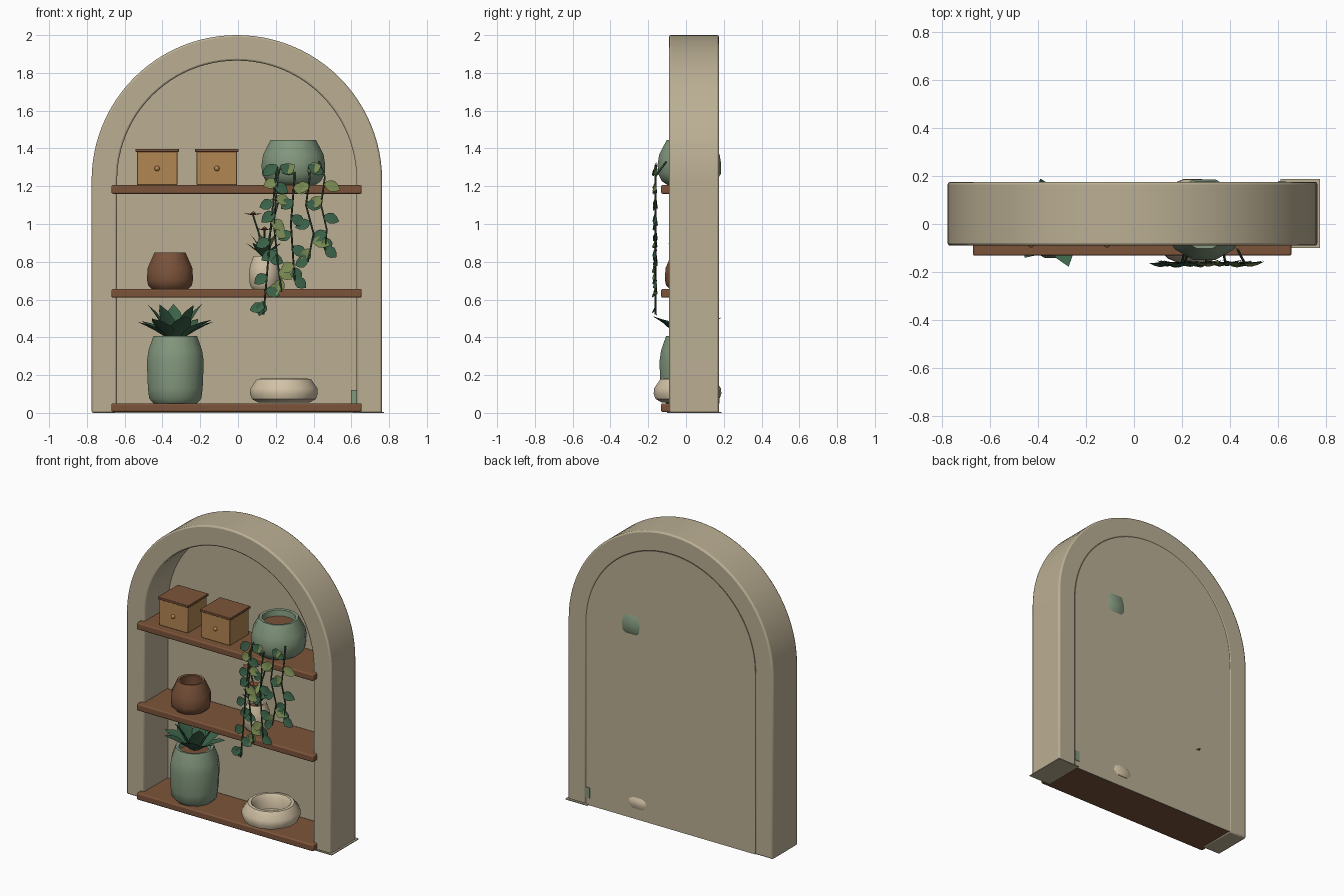
import bpy, bmesh, math, random
from mathutils import Vector

random.seed(4)
if "Cube" in bpy.data.objects:
    bpy.data.objects.remove(bpy.data.objects["Cube"])


def material(name, *rgb):
    lin = [((c / 255 + 0.055) / 1.055) ** 2.4 for c in rgb] + [1]
    m = bpy.data.materials.new(name)
    m.use_nodes = True
    m.diffuse_color = lin
    m.node_tree.nodes["Principled BSDF"].inputs["Base Color"].default_value = lin
    return m


plaster = material("plaster", 187, 175, 148)
walnut = material("walnut", 124, 84, 58)
honey = material("honey_wood", 178, 134, 82)
sage = material("sage_glaze", 130, 151, 125)
clay = material("brown_clay", 122, 82, 58)
cream = material("cream_glaze", 210, 194, 165)
dark_leaf = material("dark_leaf", 58, 98, 72)
olive_leaf = material("olive_leaf", 122, 138, 82)
stem_green = material("stem_green", 52, 74, 50)
rust = material("rust_petal", 138, 84, 58)


def finish(name, bm, mats, bevel=0, angle=40):
    bmesh.ops.remove_doubles(bm, verts=bm.verts, dist=1e-5)
    me = bpy.data.meshes.new(name)
    bm.to_mesh(me)
    bm.free()
    ob = bpy.data.objects.new(name, me)
    bpy.context.collection.objects.link(ob)
    for m in mats:
        me.materials.append(m)
    if bevel:
        mod = ob.modifiers.new("soft_edges", "BEVEL")
        mod.width, mod.segments = bevel, 2
        mod.limit_method, mod.angle_limit = "ANGLE", math.radians(40)
    bpy.ops.object.select_all(action="DESELECT")
    ob.select_set(True)
    bpy.context.view_layer.objects.active = ob
    bpy.ops.object.shade_smooth_by_angle(angle=math.radians(angle))
    return ob


def box(name, x, y, z, mat, bevel=0):
    """Box from (low, high) ranges."""
    bm = bmesh.new()
    bmesh.ops.create_cube(bm, size=1)
    for v in bm.verts:
        v.co = [r[0] if c < 0 else r[1] for c, r in zip(v.co, (x, y, z))]
    return finish(name, bm, [mat], bevel)


def lathe(name, x, y, z, profile, mats, sides=12, fill=0):
    """Revolve (radius, height) points; the last faces may use the second material."""
    bm = bmesh.new()
    rings = []
    for r, h in profile:
        ring = []
        for i in range(sides):
            a = 2 * math.pi * (i + 0.5) / sides
            ring.append(bm.verts.new((x + r * math.cos(a), y + r * math.sin(a), z + h)))
        rings.append(ring)
    for a, b in zip(rings, rings[1:]):
        for i in range(sides):
            j = (i + 1) % sides
            bm.faces.new((a[i], a[j], b[j], b[i]))
    bm.faces.new(rings[0][::-1])
    bm.faces.new(rings[-1]).material_index = fill
    return finish(name, bm, mats)


def leaf(bm, base, direction, normal, length, width, mat=0, fold=0.12):
    """Pointed blade folded along its middle rib."""
    d = Vector(direction).normalized()
    s = d.cross(Vector(normal)).normalized()
    n = s.cross(d)
    rows = []
    for t, w in ((0, 0.15), (0.25, 0.8), (0.5, 1), (0.78, 0.65), (1, 0.02)):
        mid = Vector(base) + d * t * length - n * t * t * fold * length
        edge = s * w * width / 2
        rise = n * w * width * fold
        rows.append([bm.verts.new(p) for p in (mid - edge + rise, mid, mid + edge + rise)])
    for a, b in zip(rows, rows[1:]):
        for k in (0, 1):
            bm.faces.new((a[k], a[k + 1], b[k + 1], b[k])).material_index = mat


def stems(name, paths, radius):
    cu = bpy.data.curves.new(name, "CURVE")
    cu.dimensions = "3D"
    cu.bevel_depth, cu.bevel_resolution = radius, 1
    cu.use_fill_caps = True
    for path in paths:
        sp = cu.splines.new("POLY")
        sp.points.add(len(path) - 1)
        for p, co in zip(sp.points, path):
            p.co = (*co, 1)
    cu.materials.append(stem_green)
    bpy.context.collection.objects.link(bpy.data.objects.new(name, cu))


# Arched niche: frame and thin back panel
MID, SPRING, FRONT, BACK = -0.006, 1.231, -0.09, 0.175


def arch(r, steps=48):
    arc = [(MID + r * math.cos(math.pi * i / steps), SPRING + r * math.sin(math.pi * i / steps))
           for i in range(steps + 1)]
    return [(MID + r, 0)] + arc + [(MID - r, 0)]


def extrude(bm, depth):
    res = bmesh.ops.extrude_face_region(bm, geom=bm.faces[:])
    moved = [g for g in res["geom"] if isinstance(g, bmesh.types.BMVert)]
    bmesh.ops.translate(bm, verts=moved, vec=(0, depth, 0))
    bmesh.ops.recalc_face_normals(bm, faces=bm.faces[:])


bm = bmesh.new()
outer = [bm.verts.new((x, FRONT, z)) for x, z in arch(0.769)]
inner = [bm.verts.new((x, FRONT, z)) for x, z in arch(0.634)]
for i in range(len(outer) - 1):
    bm.faces.new((outer[i], outer[i + 1], inner[i + 1], inner[i]))
extrude(bm, BACK - FRONT)
finish("arch_frame", bm, [plaster], 0.01)

bm = bmesh.new()
bm.faces.new([bm.verts.new((x, 0.166, z)) for x, z in arch(0.636)])
extrude(bm, 0.008)
finish("back_panel", bm, [plaster])
box("foot_plate", (0.61, 0.774), (-0.1, 0.188), (0, 0.006), plaster)
box("corner_chip", (0.598, 0.63), (0.15, 0.178), (0.05, 0.12), sage)

# Shelves
for name, z in (("bottom_shelf", 0.005), ("middle_shelf", 0.61), ("top_shelf", 1.16)):
    box(name, (-0.67, 0.655), (-0.132, 0.166), (z, z + 0.046), walnut, 0.008)

# Two lidded boxes with round knobs
for side, x in (("right", -0.428), ("left", -0.112)):
    box(side + "_box", (x - 0.107, x + 0.107), (-0.08, 0.125), (1.206, 1.384), honey, 0.004)
    box(side + "_box_lid", (x - 0.115, x + 0.115), (-0.087, 0.132), (1.382, 1.398), walnut, 0.003)
    bm = bmesh.new()
    bmesh.ops.create_uvsphere(bm, u_segments=12, v_segments=8, radius=0.014)
    bmesh.ops.translate(bm, verts=bm.verts, vec=(x, -0.084, 1.294))
    finish(side + "_box_knob", bm, [honey])

# Pots and bowls
lathe("hanging_plant_pot", 0.293, 0.018, 1.206,
      [(0.12, 0), (0.15, 0.02), (0.172, 0.06), (0.174, 0.11), (0.166, 0.16), (0.124, 0.24),
       (0.105, 0.238), (0.1, 0.2)], [sage, clay], fill=1)
lathe("tall_jar", -0.332, 0.01, 0.051,
      [(0.12, 0), (0.143, 0.025), (0.15, 0.08), (0.156, 0.22), (0.147, 0.28), (0.12, 0.355),
       (0.1, 0.352), (0.095, 0.32)], [sage, clay], fill=1)
lathe("round_brown_pot", -0.36, 0.01, 0.656,
      [(0.1, 0), (0.12, 0.02), (0.126, 0.05), (0.123, 0.11), (0.085, 0.193),
       (0.07, 0.19), (0.08, 0.12), (0.07, 0.04)], [clay])
lathe("low_bowl", 0.243, 0.008, 0.051,
      [(0.14, 0.005), (0.172, 0.022), (0.183, 0.05), (0.18, 0.08), (0.145, 0.129), (0.125, 0.13),
       (0.11, 0.11), (0.105, 0.035)], [cream], sides=16)
lathe("small_vase", 0.14, 0, 0.656,
      [(0.065, 0), (0.08, 0.02), (0.084, 0.08), (0.08, 0.12), (0.06, 0.175), (0.048, 0.174),
       (0.045, 0.15)], [cream, clay], fill=1)

# Broad-leaved plant in the tall jar
bm = bmesh.new()
for count, tilt, length, width in ((8, 0.95, 0.21, 0.115), (5, 0.45, 0.225, 0.1)):
    for i in range(count):
        a = 2 * math.pi * (i + 0.3) / count
        out = Vector((math.cos(a), math.sin(a) * 0.75, 0))
        d = out * math.sin(tilt) + Vector((0, 0, math.cos(tilt)))
        base = Vector((-0.332, 0.01, 0.385)) + out * 0.03
        leaf(bm, base, d, Vector((0, 0, 1)) - out, length * random.uniform(0.92, 1.02), width)
finish("broad_leaves", bm, [dark_leaf], angle=60)

# Trailing vines: (x, z) paths hanging in front of the shelves
vines = [
    [(0.21, 1.33), (0.2, 1.25), (0.17, 0.95), (0.155, 0.75), (0.135, 0.52)],
    [(0.23, 1.33), (0.21, 1.25), (0.19, 1.0), (0.21, 0.8), (0.23, 0.64)],
    [(0.3, 1.33), (0.3, 1.25), (0.28, 1.0), (0.29, 0.85), (0.3, 0.7)],
    [(0.37, 1.33), (0.38, 1.25), (0.36, 1.1), (0.4, 0.95), (0.37, 0.8)],
    [(0.43, 1.33), (0.46, 1.25), (0.44, 1.1), (0.47, 0.97), (0.46, 0.86)],
]
paths = [[Vector((x, -0.105 if i == 0 else -0.162, z)) for i, (x, z) in enumerate(v)] for v in vines]
stems("vine_stems", paths, 0.005)
bm = bmesh.new()
for k, path in enumerate(paths):
    side = 1 if k % 2 else -1
    z = 1.31
    while z > path[-1].z:
        for a, b in zip(path, path[1:]):
            if a.z >= z >= b.z:
                base = a.lerp(b, (a.z - z) / (a.z - b.z))
        base.y = -0.162
        d = (side, random.uniform(-0.2, 0.05), random.uniform(-0.75, -0.25))
        leaf(bm, base, d, (0, -1, 0.3), random.uniform(0.075, 0.095), 0.062,
             1 if random.random() < 0.35 else 0)
        side = -side
        z -= random.uniform(0.075, 0.105)
    leaf(bm, path[-1] + Vector((0, 0, 0.07)), (-0.3 * side, 0, -1), (0, -1, 0), 0.08, 0.06, k % 2)
finish("vine_leaves", bm, [dark_leaf, olive_leaf], angle=60)

# Rosette and flowers in the small vase
bm = bmesh.new()
for count, tilt, length, tone in ((7, 0.75, 0.13, 0), (5, 0.4, 0.15, 1)):
    for i in range(count):
        a = 2 * math.pi * (i + 0.5) / count
        out = Vector((math.cos(a), math.sin(a), 0))
        d = out * math.sin(tilt) + Vector((0, 0, math.cos(tilt)))
        leaf(bm, (0.14, 0, 0.815), d, Vector((0, 0, 1)) - out, length, 0.05, tone)
finish("rosette_leaves", bm, [dark_leaf, olive_leaf], angle=60)

heads = [Vector(p) for p in ((0.08, 0.01, 1.045), (0.14, -0.05, 0.965), (0.215, 0.01, 1.12))]
stems("flower_stems", [[Vector((0.14, 0, 0.8)), Vector((0.14, 0, 0.8)).lerp(h, 0.5) + Vector((0, 0, 0.03)), h]
                       for h in heads], 0.005)
bm = bmesh.new()
for h in heads:
    for i in range(6):
        a = math.pi * i / 3
        leaf(bm, h, (math.cos(a), math.sin(a), 0.3), (0, 0, 1), 0.05, 0.036)
    core = bmesh.ops.create_icosphere(bm, subdivisions=1, radius=0.013)
    bmesh.ops.translate(bm, verts=core["verts"], vec=h + Vector((0, 0, 0.01)))
finish("flower_heads", bm, [rust], angle=60)
